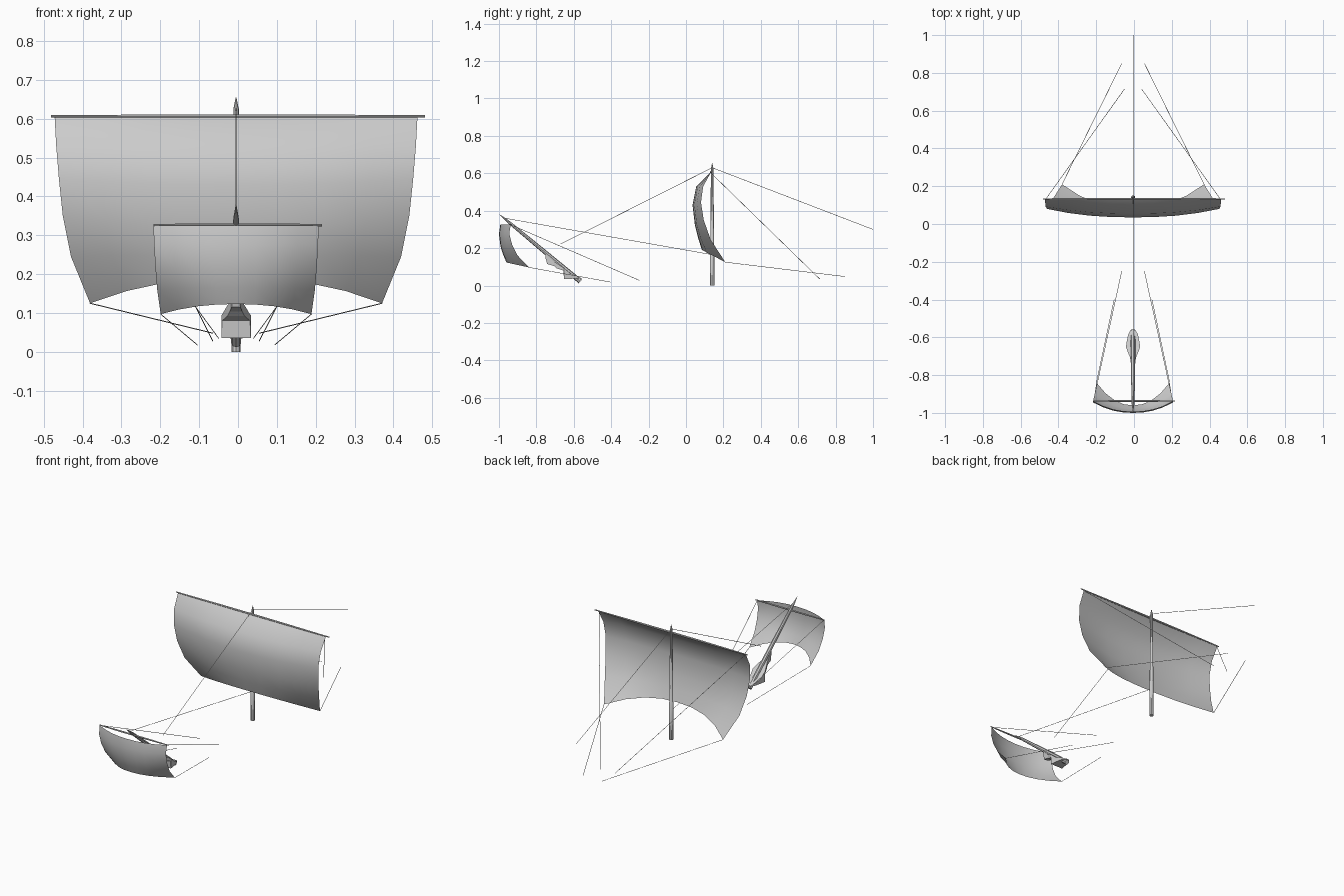
import bpy, bmesh, math
from mathutils import Vector

if "Cube" in bpy.data.objects:
    bpy.data.objects.remove(bpy.data.objects["Cube"])

CX = -0.005  # centre line of the rig


def finish(name, bm, smooth=True):
    bmesh.ops.recalc_face_normals(bm, faces=bm.faces[:])
    me = bpy.data.meshes.new(name)
    bm.to_mesh(me)
    bm.free()
    ob = bpy.data.objects.new(name, me)
    bpy.context.collection.objects.link(ob)
    if smooth:
        bpy.ops.object.select_all(action='DESELECT')
        ob.select_set(True)
        bpy.context.view_layer.objects.active = ob
        bpy.ops.object.shade_smooth_by_angle(angle=math.radians(40))
    return ob


def spar(name, a, b, stations, sides=8):
    """Turned pole from a to b; stations are (fraction, radius)."""
    a, b = Vector(a), Vector(b)
    q = (b - a).to_track_quat('Z', 'Y')
    bm = bmesh.new()
    rings = []
    for t, r in stations:
        c = a.lerp(b, t)
        rings.append([bm.verts.new(c + q @ Vector((r * math.cos(k), r * math.sin(k), 0)))
                      for k in [2 * math.pi * i / sides for i in range(sides)]])
    for lo, hi in zip(rings, rings[1:]):
        for i in range(sides):
            j = (i + 1) % sides
            bm.faces.new((lo[i], lo[j], hi[j], hi[i]))
    bm.faces.new(rings[0][::-1])
    bm.faces.new(rings[-1])
    return finish(name, bm)


def rope(name, a, b):
    return spar(name, a, b, [(0, 0.0013), (1, 0.0013)], 4)


def rope_pair(name, a, b):
    for side, s in (("left", -1), ("right", 1)):
        rope(f"{name}_{side}", (CX + s * a[0], a[1], a[2]), (CX + s * b[0], b[1], b[2]))


def sail(name, rows, power, cols=8):
    """Billowed cloth; each row is half width, edge y, edge z, centre y, centre z."""
    bm = bmesh.new()
    grid = []
    for w, ye, ze, yc, zc in rows:
        line = []
        for i in range(cols + 1):
            u = 2 * i / cols - 1
            k = abs(u) ** power
            line.append(bm.verts.new((CX + w * u, yc + (ye - yc) * k, zc + (ze - zc) * k)))
        grid.append(line)
    for r, s in zip(grid, grid[1:]):
        for i in range(cols):
            bm.faces.new((r[i], s[i], s[i + 1], r[i + 1]))
    return finish(name, bm)


# Main mast with pointed top
spar("main_mast", (CX, 0.14, 0), (CX, 0.14, 0.655),
     [(0, 0.012), (0.32, 0.012), (0.325, 0.010), (0.94, 0.007), (0.955, 0.007), (1, 0.0008)])

# Yards, thicker in the middle
spar("main_yard", (-0.482, 0.133, 0.606), (0.482, 0.133, 0.606),
     [(0, 0.003), (0.3, 0.005), (0.5, 0.0055), (0.7, 0.005), (1, 0.003)])
spar("front_yard", (-0.218, -0.937, 0.326), (0.216, -0.937, 0.326),
     [(0, 0.003), (0.3, 0.0045), (0.7, 0.0045), (1, 0.003)])

# Raked bowsprit
spar("bowsprit", (CX, -0.565, 0.022), (CX, -0.997, 0.380),
     [(0, 0.013), (0.5, 0.011), (0.85, 0.008), (0.9, 0.007), (1, 0.0008)])

# Sails
sail("main_sail", [
    (0.467, 0.133, 0.605, 0.130, 0.605),
    (0.463, 0.092, 0.530, 0.055, 0.530),
    (0.456, 0.080, 0.445, 0.035, 0.430),
    (0.446, 0.095, 0.350, 0.048, 0.320),
    (0.425, 0.132, 0.245, 0.066, 0.250),
    (0.376, 0.210, 0.125, 0.085, 0.190)], 2.3)
sail("front_sail", [
    (0.213, -0.937, 0.325, -0.993, 0.325),
    (0.211, -0.945, 0.278, -1.000, 0.275),
    (0.208, -0.930, 0.220, -0.992, 0.210),
    (0.203, -0.900, 0.160, -0.978, 0.165),
    (0.194, -0.840, 0.097, -0.960, 0.123)], 2.2)

# Bow carving under the bowsprit: y, half width, low z, high z
bm = bmesh.new()
rings = []
for y, w, lo, hi in [(-0.752, 0.008, 0.150, 0.168), (-0.742, 0.011, 0.115, 0.162),
                     (-0.705, 0.016, 0.104, 0.127), (-0.692, 0.022, 0.092, 0.120),
                     (-0.656, 0.036, 0.080, 0.096), (-0.652, 0.038, 0.036, 0.094),
                     (-0.620, 0.033, 0.036, 0.066), (-0.585, 0.026, 0.037, 0.050),
                     (-0.560, 0.012, 0.034, 0.040)]:
    rings.append([bm.verts.new((CX + s * w, y, z))
                  for s, z in ((-1, lo), (1, lo), (1, hi), (-1, hi))])
for r, s in zip(rings, rings[1:]):
    for i in range(4):
        bm.faces.new((r[i], r[(i + 1) % 4], s[(i + 1) % 4], s[i]))
bm.faces.new(rings[0])
bm.faces.new(rings[-1])
finish("bow_carving", bm, smooth=False)

# Stays on the centre line
rope("fore_stay", (CX, 0.14, 0.63), (CX, -0.67, 0.222))
rope("back_stay", (CX, 0.14, 0.63), (CX, 1.0, 0.30))
rope("bowsprit_stay", (CX, -0.98, 0.362), (CX, 0.14, 0.165))

# Braces from yard ends and sheets from sail corners
rope_pair("main_brace", (0.46, 0.135, 0.60), (0.045, 0.715, 0.035))
rope_pair("main_sheet", (0.376, 0.21, 0.125), (0.06, 0.85, 0.048))
rope_pair("front_brace", (0.21, -0.937, 0.325), (0.06, -0.25, 0.028))
rope_pair("front_sheet", (0.194, -0.84, 0.097), (0.10, -0.40, 0.018))
